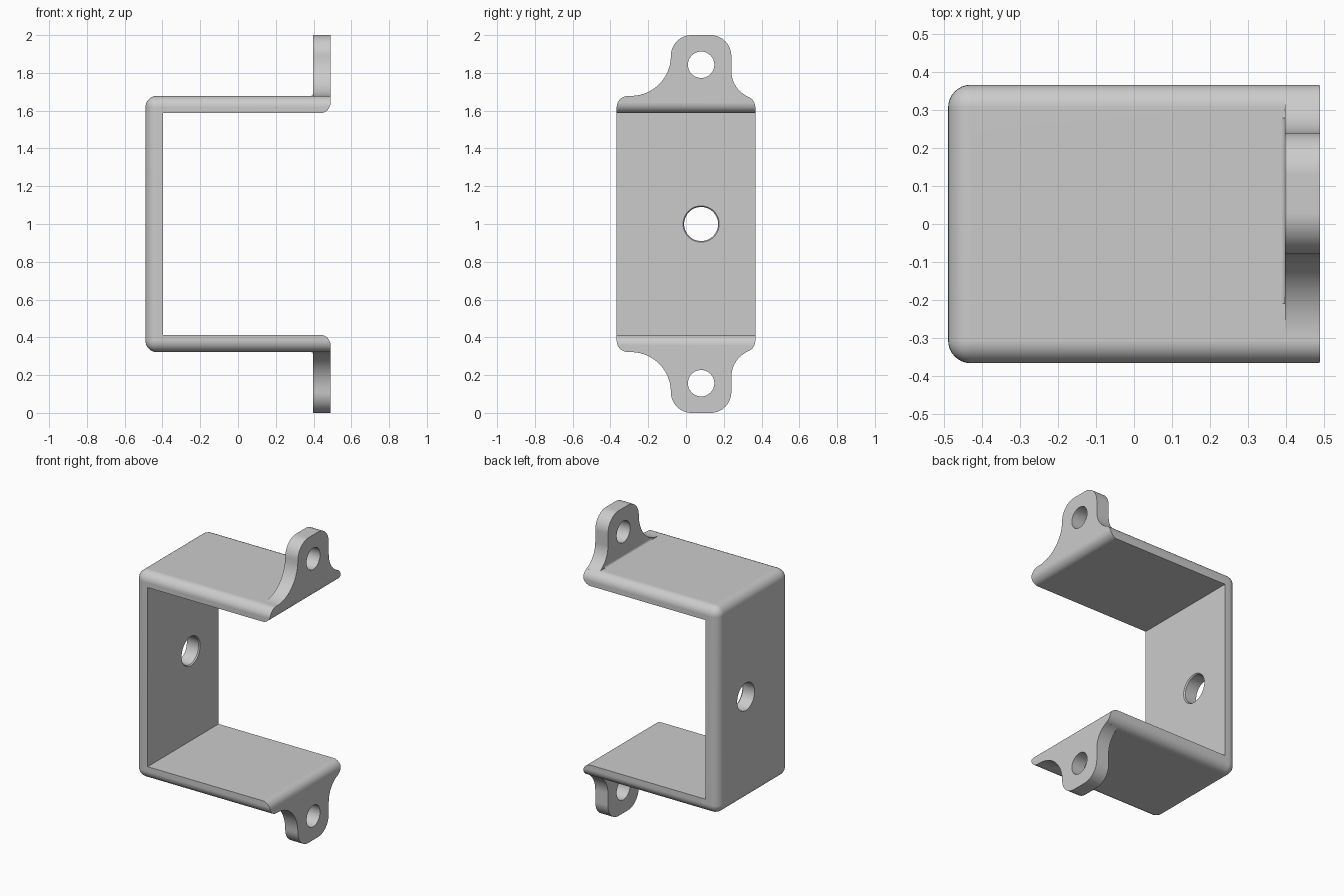
import bpy, bmesh
from math import cos, sin, pi, radians, degrees, atan2, sqrt
from mathutils import Matrix, Vector

if "Cube" in bpy.data.objects:
    bpy.data.objects.remove(bpy.data.objects["Cube"])

X0, X1, W = -0.49, 0.49, 0.367      # back face, front face, half width
TOP, INNER, T, R = 1.678, 1.587, 0.092, 0.06
HY = 0.08                           # y of the holes and ears


def to_object(name, bm):
    bmesh.ops.recalc_face_normals(bm, faces=bm.faces[:])
    me = bpy.data.meshes.new(name)
    bm.to_mesh(me)
    bm.free()
    ob = bpy.data.objects.new(name, me)
    bpy.context.collection.objects.link(ob)
    return ob


def arc(cx, cy, r, a0, a1, n=14):
    return [(cx + r * cos(radians(a0 + (a1 - a0) * i / n)),
             cy + r * sin(radians(a0 + (a1 - a0) * i / n))) for i in range(n + 1)]


def prism(name, pts, axis, lo, hi):
    """Extrude a 2D outline along x (points are y,z) or y (points are x,z)."""
    bm = bmesh.new()
    vs = [bm.verts.new((lo, a, b) if axis == 'x' else (a, lo, b)) for a, b in pts]
    f = bm.faces.new(vs)
    ext = bmesh.ops.extrude_face_region(bm, geom=[f])
    d = Vector((hi - lo, 0, 0)) if axis == 'x' else Vector((0, hi - lo, 0))
    bmesh.ops.translate(bm, vec=d, verts=[g for g in ext['geom'] if isinstance(g, bmesh.types.BMVert)])
    return to_object(name, bm)


def cone_x(name, x0, x1, r0, r1, y, z):
    bm = bmesh.new()
    m = Matrix.Translation(((x0 + x1) / 2, y, z)) @ Matrix.Rotation(pi / 2, 4, 'Y')
    bmesh.ops.create_cone(bm, cap_ends=True, segments=48, radius1=r0, radius2=r1,
                          depth=x1 - x0, matrix=m)
    return to_object(name, bm)


def combine(ob, other, op):
    mod = ob.modifiers.new(op, 'BOOLEAN')
    mod.operation, mod.solver, mod.object = op, 'EXACT', other
    bpy.context.view_layer.objects.active = ob
    bpy.ops.object.modifier_apply(modifier=mod.name)
    bpy.data.objects.remove(other)


def flip(pts):
    return [(a, 2 - b) for a, b in pts]


# Rounded outer block
bm = bmesh.new()
bmesh.ops.create_cube(bm, size=1)
for v in bm.verts:
    v.co = (X0 if v.co.x < 0 else 0.6, W * 2 * v.co.y, 1 + 2 * (TOP - 1) * v.co.z)
bmesh.ops.bevel(bm, geom=bm.edges[:], offset=R, segments=8, profile=0.5, affect='EDGES')
bracket = to_object("bracket", bm)

# Mounting ear outline with flowing shoulders
zc, ear_r = 1.89, 0.11
rl, rr = zc - TOP, 0.15
by, bz = W - R, TOP - R
cy = HY + 0.16 + rr
cz = bz + sqrt((rr + R) ** 2 - (cy - by) ** 2)
end = degrees(atan2(bz - cz, by - cy)) % 360
ear = [(HY - 0.16 - rl, 1.63)]
ear += arc(HY - 0.16 - rl, zc, rl, -90, 0)
ear += arc(HY - 0.16 + ear_r, zc, ear_r, 180, 90)[1:]
ear += arc(HY + 0.16 - ear_r, zc, ear_r, 90, 0)
ear += arc(cy, cz, rr, 180, end)
ear += [(by - 0.01, 1.61)]

# Small fillet where the ear meets the plate
f, xe = 0.015, X1 - T
fillet = [(xe - f, 1.66)] + arc(xe - f, TOP + f - 0.0005, f, -90, 0, 5) + [(xe + 0.02, TOP + f), (xe + 0.02, 1.66)]

for flipped in (False, True):
    g = flip if flipped else list
    combine(bracket, prism("ear", g(ear), 'x', xe, 0.7), 'UNION')
    combine(bracket, prism("fillet", g(fillet), 'y', -0.21, 0.28), 'UNION')

# Open channel with rounded bends, trimmed flat at the front
half = [(X0 + T, INNER)] + arc(X1 - 0.055, INNER + 0.055, 0.055, -90, 0, 10) + [(X1, 2.1), (1, 2.1)]
cavity = half + flip(half)[::-1]
combine(bracket, prism("channel_cutter", cavity, 'y', -0.6, 0.6), 'DIFFERENCE')

# Holes in the ears and the back wall
for z in (1.843, 0.157):
    combine(bracket, cone_x("ear_hole", 0.3, 0.6, 0.07, 0.07, HY, z), 'DIFFERENCE')
combine(bracket, cone_x("back_hole", -0.6, -0.3, 0.09, 0.09, HY, 1.0), 'DIFFERENCE')
combine(bracket, cone_x("hole_chamfer", -0.408, -0.388, 0.088, 0.104, HY, 1.0), 'DIFFERENCE')

# Grey metal finish
mat = bpy.data.materials.new("grey metal")
mat.diffuse_color = (0.6, 0.6, 0.6, 1)
mat.use_nodes = True
mat.node_tree.nodes["Principled BSDF"].inputs["Base Color"].default_value = mat.diffuse_color
bracket.data.materials.clear()
bracket.data.materials.append(mat)
for p in bracket.data.polygons:
    p.material_index = 0
bpy.ops.object.select_all(action='DESELECT')
bracket.select_set(True)
bpy.context.view_layer.objects.active = bracket
bpy.ops.object.shade_smooth_by_angle(angle=radians(30))
wn = bracket.modifiers.new("weighted_normals", 'WEIGHTED_NORMAL')
wn.keep_sharp = True
